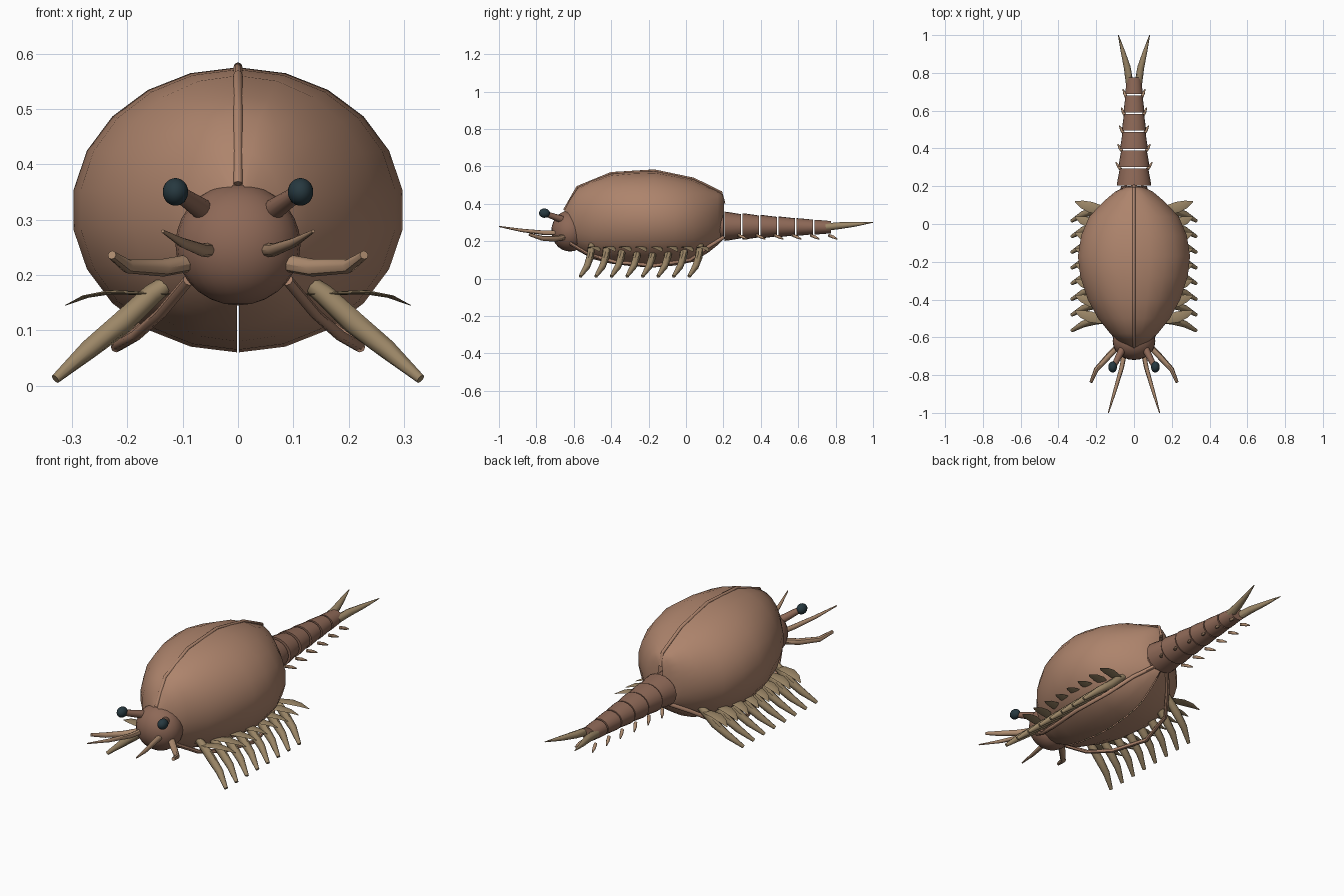
import bpy, bmesh, math
from mathutils import Vector

if "Cube" in bpy.data.objects:
    bpy.data.objects.remove(bpy.data.objects["Cube"])


def material(name, rgb):
    m = bpy.data.materials.new(name)
    m.diffuse_color = (*rgb, 1)
    m.use_nodes = True
    m.node_tree.nodes["Principled BSDF"].inputs["Base Color"].default_value = m.diffuse_color
    return m


SHELL = material("shell_brown", (0.42, 0.23, 0.15))
BODY = material("body_brown", (0.27, 0.14, 0.095))
FEELER = material("feeler_tan", (0.42, 0.26, 0.16))
LEG = material("leg_tan", (0.33, 0.24, 0.135))
EYE = material("eye_dark", (0.02, 0.04, 0.05))


def finish(bm, name, mat, angle=45):
    bmesh.ops.recalc_face_normals(bm, faces=bm.faces[:])
    me = bpy.data.meshes.new(name)
    bm.to_mesh(me)
    bm.free()
    ob = bpy.data.objects.new(name, me)
    bpy.context.collection.objects.link(ob)
    me.materials.append(mat)
    bpy.ops.object.select_all(action='DESELECT')
    ob.select_set(True)
    bpy.context.view_layer.objects.active = ob
    bpy.ops.object.shade_smooth_by_angle(angle=math.radians(angle))
    return ob


def sweep(name, pts, radii, mat, flat=1.0, n=8):
    """Capped tube along a path, with a radius per point and flattened height."""
    bm = bmesh.new()
    pts = [Vector(p) for p in pts]
    rings = []
    for i, p in enumerate(pts):
        d = (pts[min(i + 1, len(pts) - 1)] - pts[max(i - 1, 0)]).normalized()
        u = d.cross(Vector((0, 0, 1))).normalized()
        v = u.cross(d)
        rings.append([bm.verts.new(p + radii[i] * (u * math.cos(a) + v * flat * math.sin(a)))
                      for a in (2 * math.pi * k / n for k in range(n))])
    for a, b in zip(rings, rings[1:]):
        for k in range(n):
            bm.faces.new((a[k], a[(k + 1) % n], b[(k + 1) % n], b[k]))
    bm.faces.new(rings[0])
    bm.faces.new(rings[-1])
    return finish(bm, name, mat)


def pair(name, pts, *args, **kw):
    for s, side in ((1, "right"), (-1, "left")):
        sweep(f"{side}_{name}", [(s * x, y, z) for x, y, z in pts], *args, **kw)


def ball(name, loc, size, mat):
    bm = bmesh.new()
    bmesh.ops.create_uvsphere(bm, u_segments=24, v_segments=14, radius=1)
    bmesh.ops.scale(bm, vec=size, verts=bm.verts)
    bmesh.ops.translate(bm, vec=loc, verts=bm.verts)
    return finish(bm, name, mat)


# Two carapace valves: y, half width, top z, bottom z
stations = [(-.65, .025, .365, .22), (-.62, .08, .425, .18), (-.58, .125, .487, .15),
            (-.5, .19, .525, .105), (-.4, .245, .56, .08), (-.28, .285, .571, .065),
            (-.17, .298, .575, .06), (-.06, .28, .555, .07), (.04, .237, .53, .09),
            (.12, .16, .49, .14), (.17, .10, .465, .18), (.195, .05, .45, .205),
            (.203, .012, .41, .22)]
for s, side in ((1, "right"), (-1, "left")):
    bm = bmesh.new()
    rows = []
    for y, hw, zt, zb in stations:
        rows.append([bm.verts.new((s * (.002 + hw * math.sin(math.pi * k / 11)), y,
                                   (zt + zb) / 2 + (zt - zb) / 2 * math.cos(math.pi * k / 11)))
                     for k in range(12)])
    for a, b in zip(rows, rows[1:]):
        for k in range(11):
            quad = (a[k], a[k + 1], b[k + 1], b[k])
            bm.faces.new(quad if s < 0 else quad[::-1])
    finish(bm, f"{side}_carapace_valve", SHELL, 60)

# Dorsal keel and lower rims
sweep("dorsal_keel", [(0, -.65, .365), (0, -.58, .488), (0, -.4, .562), (0, -.17, .576),
                      (0, .04, .532), (0, .188, .46), (0, .203, .4)], [.008] * 7, SHELL)
pair("valve_rim", [(.04, .2, .22), (.11, .12, .17), (.18, .02, .1), (.22, -.17, .07),
                   (.185, -.38, .09), (.14, -.52, .13), (.09, -.62, .19)], [.01] * 7, SHELL)

# Trunk inside the shell, head and stalked eyes
sweep("trunk", [(0, -.6, .27), (0, -.2, .28), (0, .2, .28)], [.07, .08, .07], BODY, n=16)
ball("head", (0, -.62, .255), (.113, .1, .11), BODY)
pair("eye_stalk", [(.06, -.66, .315), (.108, -.755, .348)], [.02, .014], BODY, n=12)
for s, side in ((1, "right"), (-1, "left")):
    ball(f"{side}_eye", (s * .113, -.757, .35), (.023, .029, .025), EYE)

# Antennae
pair("inner_antenna", [(.05, -.68, .245), (.065, -.76, .245), (.1, -.88, .258), (.136, -1, .279)],
     [.013, .012, .009, .003], FEELER)
pair("outer_antenna", [(.085, -.65, .222), (.135, -.7, .213), (.2, -.77, .216), (.228, -.838, .236)],
     [.016, .016, .013, .008], FEELER)

# Eight pairs of legs with leaf-shaped outer branches
for i in range(8):
    y = -.51 + i * .083
    pair(f"leg_{i + 1}", [(.1, y + .01, .205), (.155, y + .003, .165), (.21, y - .003, .113),
                          (.27, y - .02, .065), (.33, y - .055, .012)],
         [.012, .019, .021, .018, .009], LEG)
    pair(f"leg_leaf_{i + 1}", [(.12, y, .165), (.18, y + .006, .167), (.23, y + .018, .169),
                               (.275, y + .033, .161), (.312, y + .048, .145)],
         [.008, .024, .029, .021, .003], LEG, flat=.14)

# Tail segments with small limbs
for i in range(6):
    y = .205 + i * .0965
    w = .091 - i * .009
    z = .28 - i * .001
    sweep(f"tail_segment_{i + 1}", [(0, y, z), (0, y + .02, z), (0, y + .088, z)],
          [w, w * .97, w * .83], BODY, flat=.86, n=20)
    pair(f"tail_limb_{i + 1}", [(w * .7, y + .075, .232), (w * .9, y + .1, .222), (w * 1.05, y + .122, .211)],
         [.008, .008, .003], FEELER)

# Tail fork
pair("tail_fork", [(.024, .75, .276), (.036, .83, .284), (.058, .91, .291), (.083, 1, .301)],
     [.02, .018, .012, .002], LEG)
